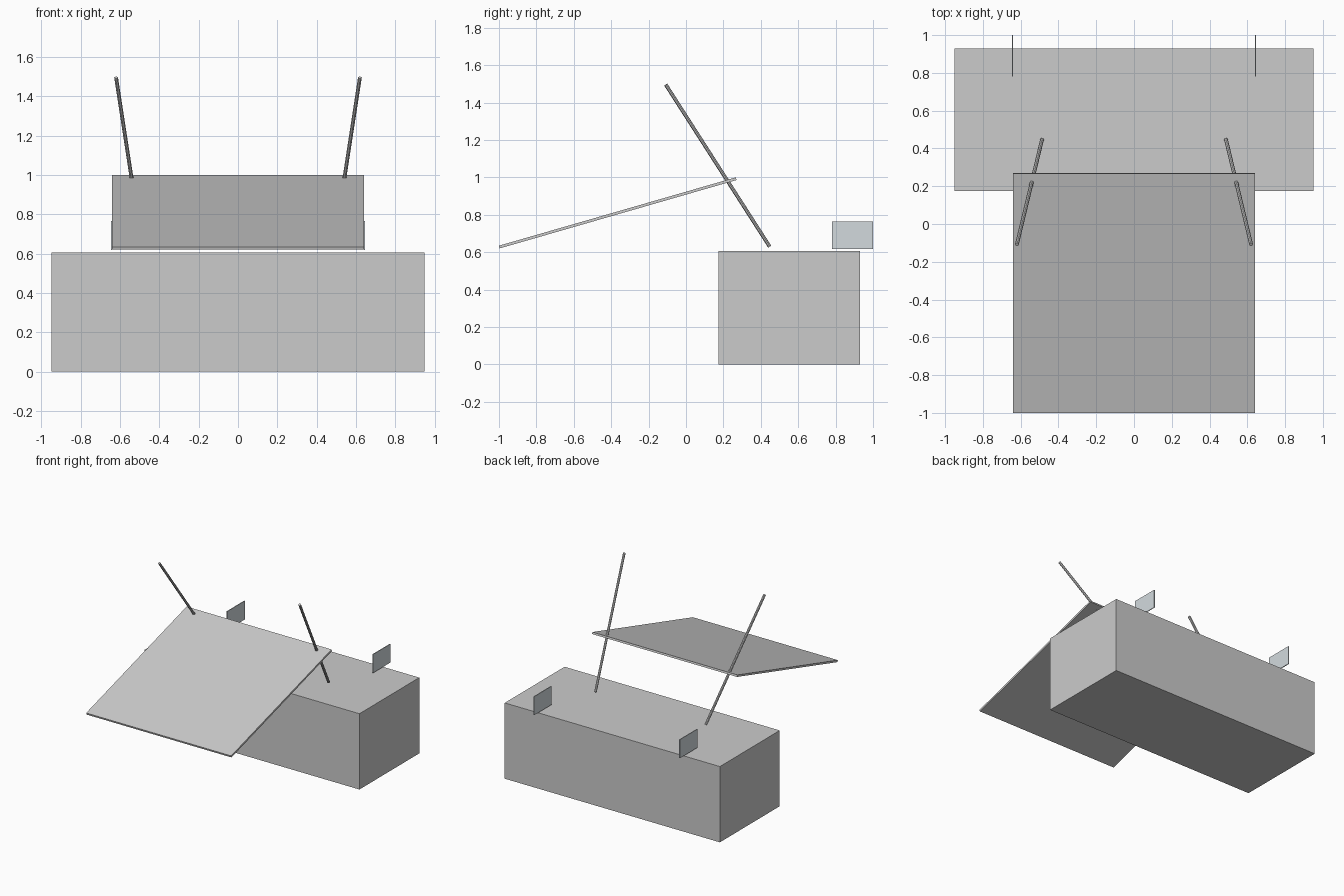
import bpy
import math
from mathutils import Vector

if "Cube" in bpy.data.objects:
    bpy.data.objects.remove(bpy.data.objects["Cube"])


def box(name, centre, size, rot_x=0.0):
    bpy.ops.mesh.primitive_cube_add(size=1, location=centre, rotation=(rot_x, 0, 0))
    ob = bpy.context.object
    ob.name = name
    ob.scale = size
    return ob


def rod(name, start, end, radius, sides=8):
    a, b = Vector(start), Vector(end)
    d = b - a
    bpy.ops.mesh.primitive_cylinder_add(vertices=sides, radius=radius, depth=d.length,
                                        location=(a + b) / 2)
    ob = bpy.context.object
    ob.name = name
    ob.rotation_euler = d.to_track_quat('Z', 'Y').to_euler()
    return ob


# Slightly bluish grey for the small side plates
plate_grey = bpy.data.materials.new("plate_grey")
plate_grey.diffuse_color = (0.65, 0.70, 0.73, 1)
plate_grey.use_nodes = True
plate_grey.node_tree.nodes["Principled BSDF"].inputs["Base Color"].default_value = plate_grey.diffuse_color

# Main block
box("base_block", (0, 0.552, 0.3025), (1.90, 0.755, 0.605))

# Sloping flat panel, low edge at the front
box("sloping_panel", (0, -0.365, 0.81), (1.28, 1.318, 0.015), math.radians(16.1))

# Leaning rods and upright plates, one of each per side
for side, s in (("left", -1), ("right", 1)):
    rod("leaning_rod_" + side, (s * 0.487, 0.447, 0.63), (s * 0.62, -0.108, 1.495), 0.01)
    plate = box("side_plate_" + side, (s * 0.643, 0.89, 0.691), (0.006, 0.22, 0.148))
    plate.data.materials.append(plate_grey)
